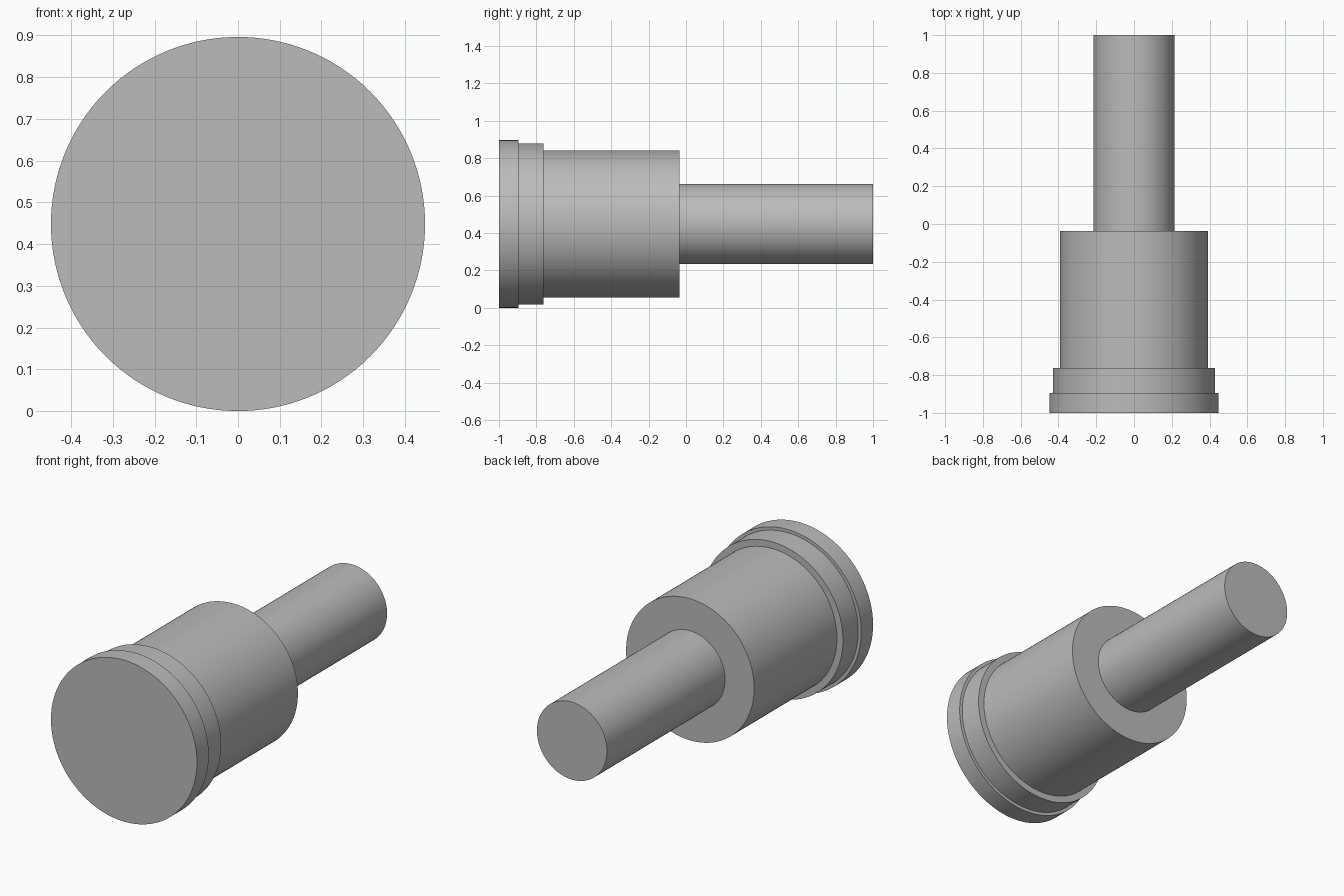
import bpy
import math

cube = bpy.data.objects.get("Cube")
if cube:
    bpy.data.objects.remove(cube, do_unlink=True)

AXIS_HEIGHT = 0.448

# Plain grey metal
grey = bpy.data.materials.new("plain_grey")
grey.use_nodes = True
colour = (0.5, 0.5, 0.5, 1)
grey.diffuse_color = colour
grey.node_tree.nodes["Principled BSDF"].inputs["Base Color"].default_value = colour


def turned_section(name, radius, y_front, y_back):
    """Solid cylinder lying along y between two stations."""
    bpy.ops.mesh.primitive_cylinder_add(
        vertices=128, radius=radius, depth=y_back - y_front,
        location=(0, (y_front + y_back) / 2, AXIS_HEIGHT),
        rotation=(math.pi / 2, 0, 0))
    part = bpy.context.object
    part.name = name
    part.data.materials.append(grey)
    bpy.ops.object.shade_smooth_by_angle(angle=math.radians(30))
    return part


# Stepped sections from the front face to the shaft end
turned_section("front_flange", AXIS_HEIGHT, -1.0, -0.896)
turned_section("collar", 0.43, -0.896, -0.762)
turned_section("main_body", 0.393, -0.762, -0.036)
turned_section("shaft", 0.215, -0.036, 1.0)
